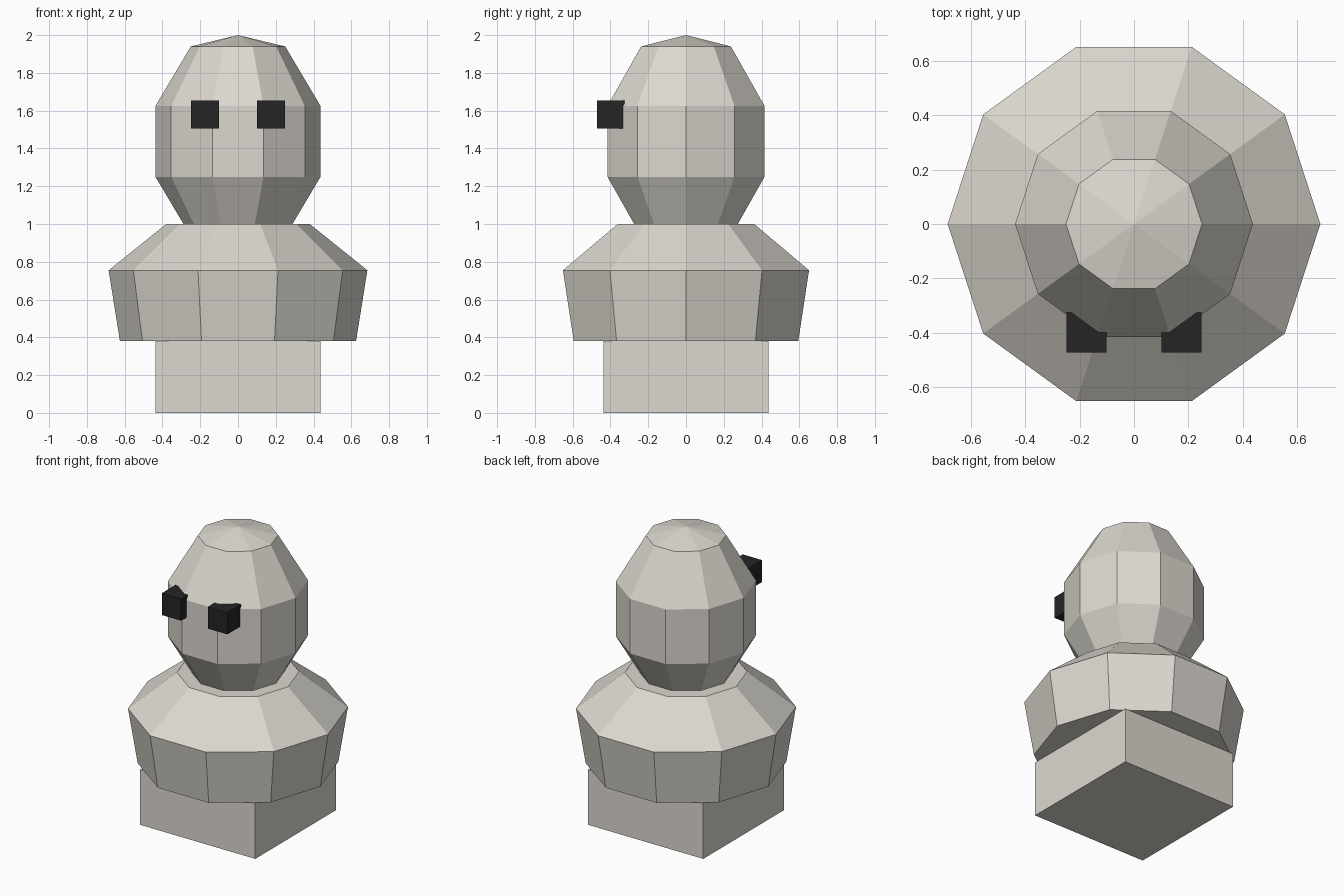
import bpy
import bmesh
from math import cos, sin, tau

SIDES = 10

cube = bpy.data.objects.get("Cube")
if cube:
    bpy.data.objects.remove(cube, do_unlink=True)


def make_material(name, color):
    mat = bpy.data.materials.new(name)
    mat.use_nodes = True
    mat.diffuse_color = color
    mat.node_tree.nodes["Principled BSDF"].inputs["Base Color"].default_value = color
    return mat


def finish(bm, name, mat):
    bmesh.ops.recalc_face_normals(bm, faces=bm.faces)
    mesh = bpy.data.meshes.new(name)
    bm.to_mesh(mesh)
    bm.free()
    mesh.materials.append(mat)
    obj = bpy.data.objects.new(name, mesh)
    bpy.context.collection.objects.link(obj)
    return obj


def lathe(name, profile, mat):
    """Ten-sided turned solid from (radius, height) pairs; radius 0 is a tip."""
    bm = bmesh.new()
    rings = []
    for r, z in profile:
        count = SIDES if r else 1
        rings.append([bm.verts.new((r * cos(tau * i / SIDES), r * sin(tau * i / SIDES), z))
                      for i in range(count)])
    for low, high in zip(rings, rings[1:]):
        for i in range(SIDES):
            j = (i + 1) % SIDES
            if len(low) == 1:
                bm.faces.new((low[0], high[j], high[i]))
            elif len(high) == 1:
                bm.faces.new((low[i], low[j], high[0]))
            else:
                bm.faces.new((low[i], low[j], high[j], high[i]))
    for ring in (rings[0], rings[-1]):
        if len(ring) > 1:
            bm.faces.new(ring)
    return finish(bm, name, mat)


def box(name, center, size, mat):
    bm = bmesh.new()
    bmesh.ops.create_cube(bm, size=1)
    bmesh.ops.scale(bm, vec=size, verts=bm.verts)
    bmesh.ops.translate(bm, vec=center, verts=bm.verts)
    return finish(bm, name, mat)


stone = make_material("warm light grey", (0.72, 0.69, 0.63, 1))
black = make_material("soft black", (0.018, 0.018, 0.018, 1))

# Square base
box("base", (0, 0, 0.19), (0.874, 0.874, 0.38), stone)

# Faceted torso with flat neck opening
lathe("torso", [(0.625, 0.38), (0.685, 0.755), (0.38, 1.0)], stone)

# Faceted head, sunk into the torso
lathe("head", [(0, 0.875), (0.25, 0.935), (0.437, 1.25),
               (0.437, 1.625), (0.25, 1.94), (0, 2.0)], stone)

# Cube eyes
for side, x in (("left", 0.175), ("right", -0.175)):
    box(side + "_eye", (x, -0.398, 1.58), (0.147, 0.147, 0.15), black)
